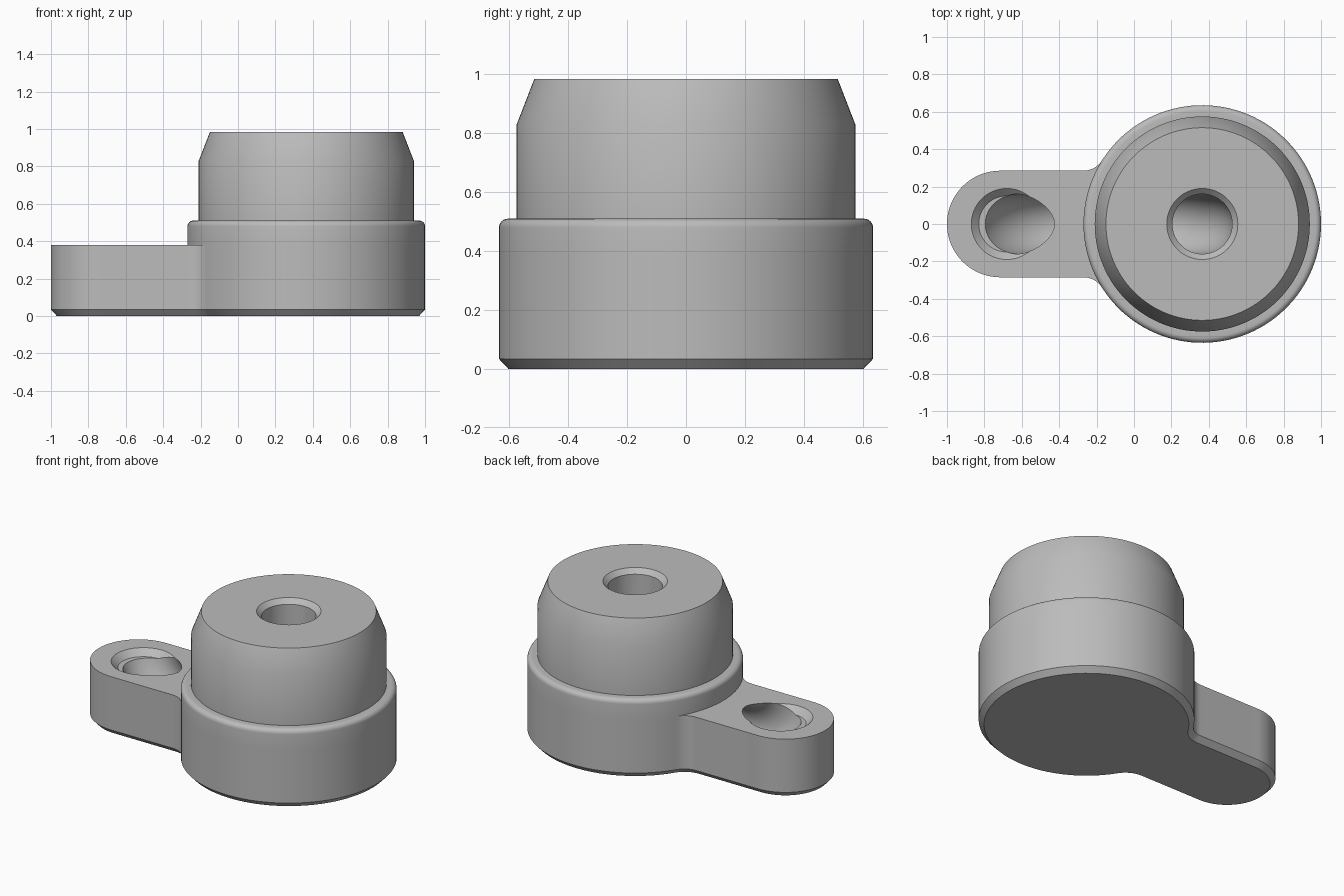
import bpy, bmesh, math
from mathutils import Vector

if "Cube" in bpy.data.objects:
    bpy.data.objects.remove(bpy.data.objects["Cube"])

grey = bpy.data.materials.new("light grey")
grey.diffuse_color = (0.5, 0.5, 0.5, 1)
grey.use_nodes = True
grey.node_tree.nodes["Principled BSDF"].inputs["Base Color"].default_value = grey.diffuse_color

CX, R_DRUM = 0.365, 0.635        # drum axis and radius
AX, R_ARM = -0.715, 0.285        # arm tip centre and half width
FX, R_FIL = -0.27, 0.116         # fillet between arm and drum
FY = R_ARM + R_FIL
TOUCH = math.atan2(FY, FX - CX)  # angle where fillet meets drum


def arc(cx, cy, r, a0, a1, n):
    return [(cx + r * math.cos(a0 + (a1 - a0) * i / n),
             cy + r * math.sin(a0 + (a1 - a0) * i / n)) for i in range(n + 1)]


def outline(d):
    """Drum front arc and the arm side (fillet, tip, fillet), inset by d."""
    drum = arc(CX, 0, R_DRUM - d, -TOUCH, TOUCH, 96)
    fil = arc(FX, FY, R_FIL + d, TOUCH - math.pi, -math.pi / 2, 8)
    tip = arc(AX, 0, R_ARM - d, math.pi / 2, 1.5 * math.pi, 40)
    return drum, fil[1:] + tip + [(x, -y) for x, y in reversed(fil)][:-1]


def finish(name, bm):
    bmesh.ops.recalc_face_normals(bm, faces=bm.faces)
    me = bpy.data.meshes.new(name)
    bm.to_mesh(me)
    bm.free()
    me.materials.append(grey)
    ob = bpy.data.objects.new(name, me)
    bpy.context.collection.objects.link(ob)
    return ob


def ring(bm, pts, z):
    return [bm.verts.new((x, y, z)) for x, y in pts]


def bridge(bm, a, b):
    n = len(a)
    for i in range(n):
        bm.faces.new((a[i], a[(i + 1) % n], b[(i + 1) % n], b[i]))


# Body: chamfered base with arm, then stepped drum above the arm
bm = bmesh.new()
rings = []
for d, z in ((0.032, 0), (0, 0.034), (0, 0.38)):
    drum, arm = outline(d)
    rings.append(ring(bm, drum + arm, z))
bm.faces.new(rings[0])
bridge(bm, rings[0], rings[1])
bridge(bm, rings[1], rings[2])
n_drum = len(drum)
hidden = arc(CX, 0, R_DRUM, TOUCH, 2 * math.pi - TOUCH, 20)[1:-1]
back = ring(bm, hidden, 0.38)
front, arm_top = rings[2][:n_drum], rings[2][n_drum:]
bm.faces.new([front[-1]] + arm_top + [front[0]] + back[::-1])   # arm top

prev = front + back
circle = [((x - CX) / R_DRUM, y / R_DRUM) for x, y in drum + hidden]
fillet = [(R_DRUM - 0.03 + 0.03 * math.cos(math.pi * i / 12),
           0.48 + 0.03 * math.sin(math.pi * i / 12)) for i in range(7)]
for r, z in fillet + [(0.575, 0.51), (0.575, 0.83), (0.515, 0.985)]:
    cur = ring(bm, [(CX + r * x, r * y) for x, y in circle], z)
    bridge(bm, prev, cur)
    prev = cur
bm.faces.new(prev)
body = finish("body", bm)

# Channel: a round tube bending from the drum top to the arm top
HX, TUBE, BEND, AXIS_Z = -0.68, 0.16, 0.36, 0.19
CZ = AXIS_Z + BEND
path = [(HX, 0.7, 0.0)]          # x, z, tilt of the cross-section
for i in range(25):
    t = math.pi / 2 * i / 24
    path.append((HX + BEND - BEND * math.cos(t), CZ - BEND * math.sin(t), t))
for i in range(25):
    t = math.pi / 2 * i / 24
    path.append((CX - BEND + BEND * math.sin(t), CZ - BEND * math.cos(t),
                 math.pi / 2 + t))
path.append((CX, 1.1, math.pi))
bm = bmesh.new()
prev = None
for px, pz, t in path:
    side = Vector((math.cos(t), 0, math.sin(t)))
    cur = [bm.verts.new(Vector((px, 0, pz)) + side * u + Vector((0, v, 0)))
           for u, v in arc(0, 0, TUBE, 0, 2 * math.pi, 64)[:-1]]
    if prev:
        bridge(bm, prev, cur)
    else:
        bm.faces.new(cur)
    prev = cur
bm.faces.new(prev)
cutters = [finish("channel_cutter", bm)]

# Countersinks at both mouths of the channel
for name, x, z in (("drum_countersink", CX, 0.985), ("arm_countersink", HX, 0.38)):
    bm = bmesh.new()
    lo = ring(bm, arc(x, 0, 0.15, 0.02, 2 * math.pi + 0.02, 64)[:-1], z - 0.04)
    hi = ring(bm, arc(x, 0, 0.21, 0.02, 2 * math.pi + 0.02, 64)[:-1], z + 0.02)
    bridge(bm, lo, hi)
    bm.faces.new(lo)
    bm.faces.new(hi)
    cutters.append(finish(name, bm))

bpy.context.view_layer.objects.active = body
body.select_set(True)
for c in cutters:
    c.hide_render = True
    m = body.modifiers.new(c.name, 'BOOLEAN')
    m.operation, m.solver, m.object = 'DIFFERENCE', 'EXACT', c
    bpy.ops.object.modifier_apply(modifier=m.name)
    bpy.data.objects.remove(c)
bpy.ops.object.shade_smooth_by_angle(angle=math.radians(30))
